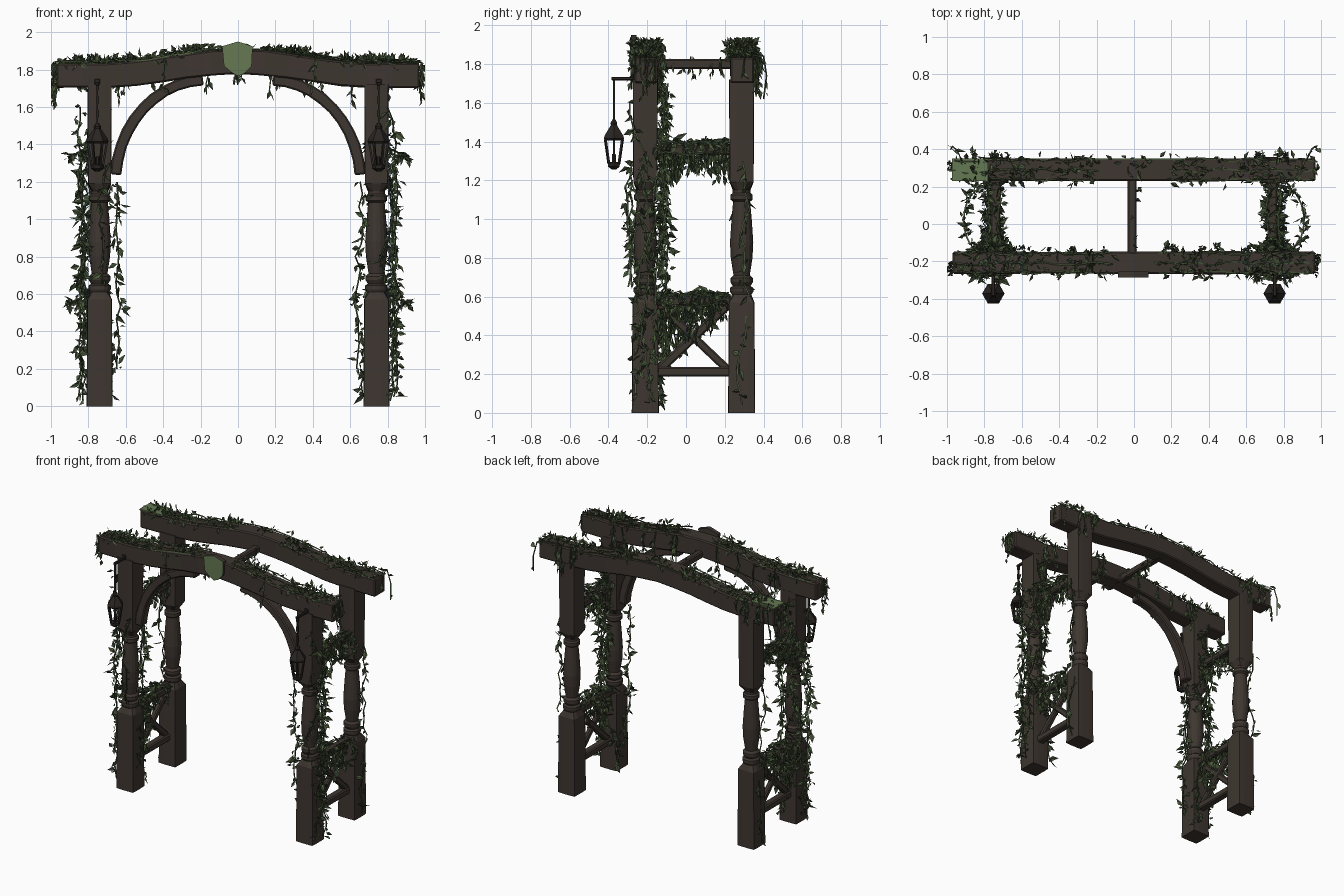
import bpy, bmesh, math, random
from mathutils import Vector

random.seed(7)
cube = bpy.data.objects.get("Cube")
if cube:
    bpy.data.objects.remove(cube)


def material(name, r, g, b):
    m = bpy.data.materials.new(name)
    m.use_nodes = True
    m.diffuse_color = (r, g, b, 1)
    node = next(n for n in m.node_tree.nodes if n.type == 'BSDF_PRINCIPLED')
    node.inputs["Base Color"].default_value = (r, g, b, 1)
    return m


WOOD = material("dark wood", .048, .037, .03)
MOSS = material("moss green", .13, .19, .085)
LEAF = material("leaf green", .075, .11, .05)
SHADE = material("deep leaf green", .042, .062, .03)
IRON = material("dark iron", .022, .018, .016)
UP = Vector((0, 0, 1))
X, Y = Vector((1, 0, 0)), Vector((0, 1, 0))


def finish(bm, name, mats, bevel=0):
    me = bpy.data.meshes.new(name)
    bm.to_mesh(me)
    bm.free()
    for m in mats:
        me.materials.append(m)
    ob = bpy.data.objects.new(name, me)
    bpy.context.collection.objects.link(ob)
    if bevel:
        mod = ob.modifiers.new("worn edges", 'BEVEL')
        mod.width, mod.segments = bevel, 1
        mod.limit_method = 'ANGLE'
    return ob


def loft(bm, rings, caps=True):
    rows = [[bm.verts.new(p) for p in ring] for ring in rings]
    n = len(rows[0])
    for a, b in zip(rows, rows[1:]):
        for i in range(n):
            bm.faces.new((a[i], a[(i + 1) % n], b[(i + 1) % n], b[i]))
    if caps:
        bm.faces.new(rows[0][::-1])
        bm.faces.new(rows[-1])
    bmesh.ops.recalc_face_normals(bm, faces=bm.faces)


def sweep(name, path, width, depth, side, mat=WOOD, bevel=.008, rough=.0):
    """Rectangular timber along a path; width runs along the side vector."""
    path = [Vector(p) for p in path]
    rings = []
    for i, p in enumerate(path):
        t = (path[min(i + 1, len(path) - 1)] - path[max(i - 1, 0)]).normalized()
        n = t.cross(side).normalized()
        w = side * width / 2 * (1 + random.uniform(-rough, rough))
        d = n * depth / 2 * (1 + random.uniform(-rough, rough))
        rings.append([p + w + d, p - w + d, p - w - d, p + w - d])
    bm = bmesh.new()
    loft(bm, rings)
    return finish(bm, name, [mat], bevel)


def turned(name, x, y, profile, mat, sides=16):
    """Stack of rings (z, half width, corner reach): reach 1 is round, 1.37 square."""
    rings = []
    for z, h, k in profile:
        ring = []
        for i in range(sides):
            a = 2 * math.pi * i / sides
            c, s = math.cos(a), math.sin(a)
            r = h * min(k, 1 / max(abs(c), abs(s)))
            ring.append((x + r * c, y + r * s, z))
        rings.append(ring)
    bm = bmesh.new()
    loft(bm, rings)
    return finish(bm, name, [mat])


# Posts: square foot, turned spindle, square head
FRONT, BACK, PX = -.21, .287, .74
SQ = 1.37
POST = [(0, .07, SQ), (.57, .066, SQ), (.61, .05, 1.1), (.625, .06, 1), (.645, .06, 1), (.655, .046, 1),
        (.675, .058, 1), (.695, .058, 1), (.71, .042, 1), (.8, .056, 1), (.88, .06, 1), (1.0, .052, 1),
        (1.09, .044, 1), (1.1, .057, 1), (1.125, .057, 1), (1.135, .046, 1), (1.15, .046, 1),
        (1.19, .062, SQ), (1.72, .065, SQ)]
for sx, side in ((-1, "right"), (1, "left")):
    for y, end in ((FRONT, "front"), (BACK, "back")):
        turned(f"{end}_{side}_post", sx * PX, y, POST, WOOD)


# Arched top beams
def beam_z(x):
    t = max(0, 1 - abs(x) / .72)
    return 1.768 + .075 * t * t * (3 - 2 * t)


for y, end in ((FRONT + .003, "front"), (BACK + .003, "back")):
    xs = [-.97 + 1.94 * i / 14 for i in range(15)]
    sweep(f"{end}_beam", [(x, y, beam_z(x)) for x in xs], .12, .132, Y, rough=.035)
sweep("centre_tie", [(-.01, FRONT, 1.8), (-.01, BACK, 1.8)], .048, .05, X)

# Side frames, curved braces and lanterns
for sx, side in ((-1, "right"), (1, "left")):
    px = sx * PX
    for z, label in ((.212, "low"), (.575, "middle"), (1.355, "upper")):
        sweep(f"{side}_{label}_rail", [(px, FRONT, z), (px, BACK, z)], .055, .05, X)
    sweep(f"{side}_diagonal_a", [(px, -.16, .2), (px, .24, .58)], .036, .045, X)
    sweep(f"{side}_diagonal_b", [(px + sx * .004, .24, .2), (px + sx * .004, -.16, .58)], .034, .042, X)
    arc = []
    for i in range(11):
        a = math.radians(4 + 84 * i / 10)
        arc.append((sx * (.17 + .485 * math.cos(a)), FRONT, 1.2 + .545 * math.sin(a)))
    sweep(f"{side}_curved_brace", arc, .07, .06, Y, rough=.05)

    lx, ly = sx * .752, -.372
    sweep(f"{side}_lantern_arm", [(lx, -.25, 1.725), (lx, -.385, 1.725)], .018, .018, X, IRON, .003)
    sweep(f"{side}_lantern_stay", [(lx, -.268, 1.64), (lx, -.268, 1.75)], .03, .012, X, IRON, .003)
    for i in range(6):
        w = .016 if i % 2 else .009
        z = 1.51 + i * .036
        sweep(f"{side}_chain_link_{i}", [(lx, ly, z), (lx, ly, z + .037)], w, .011, X, IRON, 0)
    turned(f"{side}_lantern_roof", lx, ly, [(1.405, .05, 1), (1.415, .06, 1), (1.43, .056, 1), (1.485, .018, 1),
           (1.495, .02, 1), (1.515, .008, 1)], IRON, 6)
    turned(f"{side}_lantern_base", lx, ly, [(1.255, .012, 1), (1.27, .034, 1), (1.29, .036, 1), (1.295, .026, 1)],
           IRON, 6)
    turned(f"{side}_lantern_candle", lx, ly, [(1.29, .012, 1), (1.335, .011, 1)], IRON, 6)
    for i in range(6):
        a = math.radians(60 * i)
        d = Vector((math.cos(a), math.sin(a), 0))
        c = Vector((lx, ly, 0))
        sweep(f"{side}_lantern_bar_{i}", [c + d * .03 + UP * 1.285, c + d * .051 + UP * 1.41], .011, .011,
              UP.cross(d), IRON, 0)

# Shield boss on the front beam
outline = [(-.085, 1.925), (0, 1.95), (.078, 1.925), (.073, 1.82), (.035, 1.78), (0, 1.765), (-.035, 1.785),
           (-.075, 1.82)]
bm = bmesh.new()
loft(bm, [[(x, y, z) for x, z in outline] for y in (-.285, -.255)])
for f in bm.faces:
    f.material_index = 0 if f.normal.y < -.5 else 1
finish(bm, "shield_boss", [MOSS, WOOD])
# Moss sheet on the end of the back beam
sweep("moss_sheet", [(-.972, BACK + .003, 1.838), (-.78, BACK + .003, 1.843)], .122, .009, Y, MOSS, 0)


# Ivy
def clamp(p):
    return Vector((max(-1, min(1, p.x)), max(-.42, min(.42, p.y)), max(.005, min(1.94, p.z))))


def jitter(r):
    return Vector([random.uniform(-r, r) for _ in range(3)])


def leaf(bm, p, size, droop):
    d = (jitter(1) - UP * droop).normalized()
    s = d.cross(jitter(1)).normalized()
    n = d.cross(s)
    mid = p + d * size * .4
    pts = [p, mid + s * size * .24 + n * size * .1, p + d * size, mid - s * size * .24 + n * size * .1]
    a, b, c, e = [bm.verts.new(clamp(q)) for q in pts]
    shade = 0 if random.random() < .55 else 1
    for tri in ((a, b, c), (a, c, e)):
        bm.faces.new(tri).material_index = shade


def vine(bm, pts, per_step, size=.06, droop=.6, spread=.015, stem=.005):
    pts = [clamp(Vector(p)) for p in pts]
    rings = []
    for i, p in enumerate(pts):
        t = (pts[min(i + 1, len(pts) - 1)] - pts[max(i - 1, 0)]).normalized()
        u = t.orthogonal().normalized()
        v = t.cross(u)
        rings.append([p + (u * math.cos(a) + v * math.sin(a)) * stem for a in (0, 2.1, 4.2)])
    for a, b in zip(rings, rings[1:]):
        loft(bm, [a, b], False)
    for p, q in zip(pts, pts[1:]):
        for _ in range(per_step):
            leaf(bm, p.lerp(q, random.random()) + jitter(spread), size * random.uniform(.5, 1.25), droop)


def climb(bm, x, y, angle, z0, z1, reach, leaves):
    """Stem wandering up a post around a compass angle."""
    steps = int((z1 - z0) / .07) + 2
    pts = []
    for i in range(steps):
        z = z0 + (z1 - z0) * i / (steps - 1)
        angle += random.uniform(-.35, .35)
        r = reach + random.uniform(-.012, .022)
        px, py = x + r * math.cos(angle), y + r * math.sin(angle)
        if z < .6:
            py = max(py, y - .05)
            if abs(px - x) < .08 and py < y:
                px = x + math.copysign(.085, px - x)
        pts.append((px, py, z))
    vine(bm, pts, leaves)


def hang(bm, top, length, leaves=3, size=.055):
    n = max(2, int(length / .05))
    vine(bm, [Vector(top) - UP * length * i / n + jitter(.012) for i in range(n + 1)], leaves, size, 1.6, .01, .004)


for sx, side in ((-1, "right"), (1, "left")):
    bm = bmesh.new()
    out = 0 if sx > 0 else math.pi
    for da, z0, z1 in ((0, .05, 1.6), (.7, .3, 1.5), (-.7, .08, 1.25), (math.pi, .2, 1.2), (2.2, .05, 1.65),
                       (1.4, .5, 1.7)):
        climb(bm, sx * PX, FRONT, out + da * sx, z0, z1, .098, 4)
    climb(bm, sx * PX, FRONT, -1.4, .65, 1.3, .082, 2)
    for da, z0, z1 in ((.2, .03, .5), (.4, .6, 1.3)):
        climb(bm, sx * PX, BACK, out + da * sx, z0, z1, .085, 2)
    finish(bm, f"{side}_post_ivy", [LEAF, SHADE])

    # Curtains over the side rails
    bm = bmesh.new()
    for z, near, far, count in ((.6, .32, .07, 24), (1.385, .16, .16, 20)):
        for i in range(count):
            t = i / (count - 1)
            top = (sx * (PX + random.uniform(-.03, .06)), -.13 + .35 * t, z)
            hang(bm, top, (near + (far - near) * t) * random.uniform(.4, 1.3))
        for off in (-.02, .04):
            vine(bm, [Vector((sx * (PX + off), -.14 + .045 * i, z + .01)) + jitter(.012) for i in range(9)], 5)
        # Loose loop swinging outside the frame
        loop = []
        for i in range(13):
            a = math.pi * i / 12
            loop.append((sx * (PX + .05 + .12 * math.sin(a)), .02 - .18 * math.cos(a), z - .05 * math.sin(a)))
        vine(bm, loop, 3, .05)
    finish(bm, f"{side}_rail_ivy", [LEAF, SHADE])

    # Trails on top of the beams
    bm = bmesh.new()
    for y, lo, hi, count in ((FRONT, .12, .95, 5), (BACK, .2, .97, 4)):
        for off in (-.05, .0, .055):
            pts = []
            for i in range(15):
                x = lo + (hi - lo) * i / 14
                pts.append(Vector((sx * x, y + off, beam_z(x) + .075)) + jitter(.012))
            vine(bm, pts, count - 2, .045, .1)
        for cx in (.28, .66, .8):
            for _ in range(26):
                x = cx + random.uniform(-.09, .09)
                leaf(bm, Vector((sx * x, y + random.uniform(-.07, .07), beam_z(x) + .075)), .055, -.2)
    for i in range(7):
        hang(bm, (sx * .978, random.choice((FRONT, BACK)) + random.uniform(-.05, .05), 1.83),
             random.uniform(.06, .22), 2, .045)
        x = random.uniform(.15, .7)
        hang(bm, (sx * x, FRONT + .075, beam_z(x) + .06), random.uniform(.08, .24), 2)
        hang(bm, (sx * random.uniform(.65, .9), BACK + .08, 1.84), random.uniform(.05, .2), 2)
    hang(bm, (sx * .4, FRONT - .07, beam_z(.4) + .06), .18, 2)
    vine(bm, [(sx * .92, BACK + .05, 1.86), (sx * .95, .4, 1.84), (sx * .97, .415, 1.74), (sx * .98, .4, 1.62)], 1)
    finish(bm, f"{side}_beam_ivy", [LEAF, SHADE])

# Ivy trailing on the centre tie and back crown
bm = bmesh.new()
for i in range(7):
    hang(bm, (-.01 + random.uniform(-.03, .03), -.12 + .05 * i, 1.83), random.uniform(.03, .11), 2, .045)
for _ in range(14):
    leaf(bm, Vector((random.uniform(-.07, .07), BACK + random.uniform(-.02, .08), 1.91)), .05, -.1)
vine(bm, [Vector((-.25 + .05 * i, BACK + .06, beam_z(-.25 + .05 * i) + .07)) for i in range(11)], 1, .045, .1)
finish(bm, "centre_ivy", [LEAF, SHADE])
